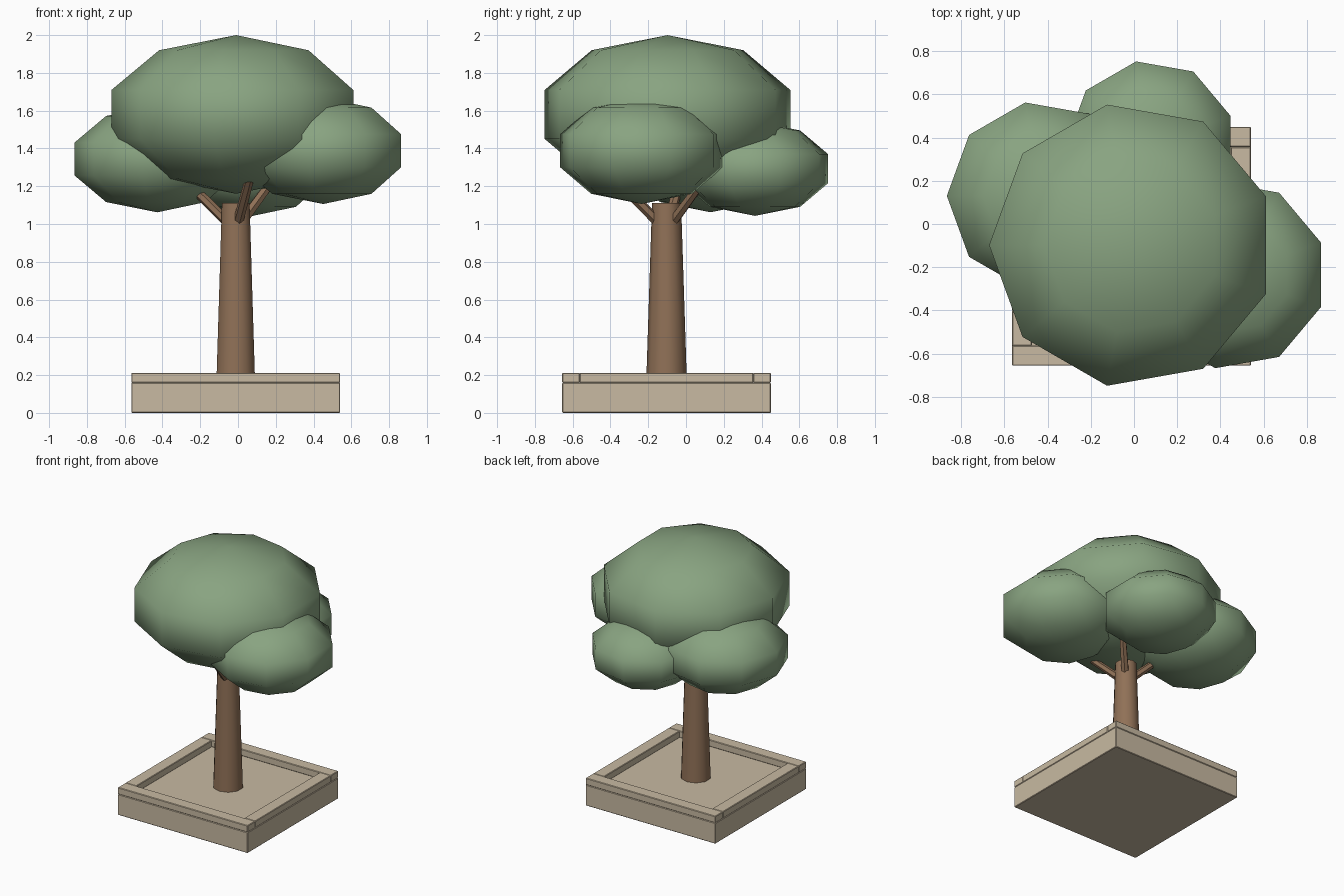
import bpy, bmesh, math
from mathutils import Matrix, Vector

cube = bpy.data.objects.get("Cube")
if cube:
    bpy.data.objects.remove(cube, do_unlink=True)


def material(name, rgb):
    m = bpy.data.materials.new(name)
    m.use_nodes = True
    m.diffuse_color = (*rgb, 1)
    m.node_tree.nodes["Principled BSDF"].inputs["Base Color"].default_value = (*rgb, 1)
    return m


LEAF = material("leaf green", (0.25, 0.37, 0.22))
BARK = material("bark brown", (0.28, 0.165, 0.095))
STONE = material("sand stone", (0.58, 0.49, 0.36))

CX, CY = -0.012, -0.103      # shared axis of planter and trunk


def finish(name, bm, mat, smooth=None):
    mesh = bpy.data.meshes.new(name)
    bm.to_mesh(mesh)
    bm.free()
    mesh.materials.append(mat)
    obj = bpy.data.objects.new(name, mesh)
    bpy.context.collection.objects.link(obj)
    if smooth:
        bpy.ops.object.select_all(action='DESELECT')
        obj.select_set(True)
        bpy.context.view_layer.objects.active = obj
        bpy.ops.object.shade_smooth_by_angle(angle=math.radians(smooth))
    return obj


def box(name, center, size):
    bm = bmesh.new()
    bmesh.ops.create_cube(bm, size=1, matrix=Matrix.Translation(center) @ Matrix.Diagonal((*size, 1)))
    obj = finish(name, bm, STONE)
    bevel = obj.modifiers.new("soft_edge", 'BEVEL')
    bevel.width = 0.004
    bevel.segments = 1


def limb(name, start, end, r1, r2, sides):
    start, end = Vector(start), Vector(end)
    axis = end - start
    bm = bmesh.new()
    turn = axis.to_track_quat('Z', 'Y').to_matrix().to_4x4()
    bmesh.ops.create_cone(bm, cap_ends=True, segments=sides, radius1=r1, radius2=r2,
                          depth=axis.length,
                          matrix=Matrix.Translation((start + end) / 2) @ turn)
    finish(name, bm, BARK, 50)


def foliage(name, center, radius, height):
    # Nine-sided flattened ball with a corner pointing to -x
    bm = bmesh.new()
    bmesh.ops.create_uvsphere(bm, u_segments=9, v_segments=5, radius=1)
    v = next(v for v in bm.verts if v.co.xy.length > 0.1)
    spin = Matrix.Rotation(math.pi - math.atan2(v.co.y, v.co.x), 4, 'Z')
    bm.transform(Matrix.Translation(center) @ Matrix.Diagonal((radius, radius, height, 1)) @ spin)
    finish(name, bm, LEAF, 80)


# Planter slab and rim rails
W, RAIL, BASE, RIM = 1.105, 0.093, 0.16, 0.052
box("planter_base", (CX, CY, BASE / 2), (W, W, BASE))
offset = (W - RAIL) / 2
for side, s in (("front", -1), ("back", 1)):
    box(side + "_rail", (CX, CY + s * offset, BASE + RIM / 2), (W, RAIL, RIM))
for side, s in (("right", -1), ("left", 1)):
    box(side + "_rail", (CX + s * offset, CY, BASE + RIM / 2), (RAIL, W - 2 * RAIL, RIM))

# Trunk and three branches
limb("trunk", (CX, CY, 0.15), (CX, CY, 1.11), 0.108, 0.077, 10)
for i, azimuth in enumerate((165, 45, -75)):
    d = Vector((math.cos(math.radians(azimuth)), math.sin(math.radians(azimuth)), 0))
    root = Vector((CX, CY, 1.01)) + d * 0.045
    limb(f"branch_{i + 1}", root, root + d * 0.24 + Vector((0, 0, 0.23)), 0.028, 0.024, 6)

# Foliage clumps
foliage("main_foliage", (-0.01, -0.098, 1.58), 0.694, 0.42)
foliage("left_foliage", (0.452, -0.235, 1.388), 0.461, 0.282)
foliage("right_foliage", (-0.427, 0.13, 1.344), 0.461, 0.282)
foliage("back_foliage", (0.078, 0.365, 1.293), 0.413, 0.25)
